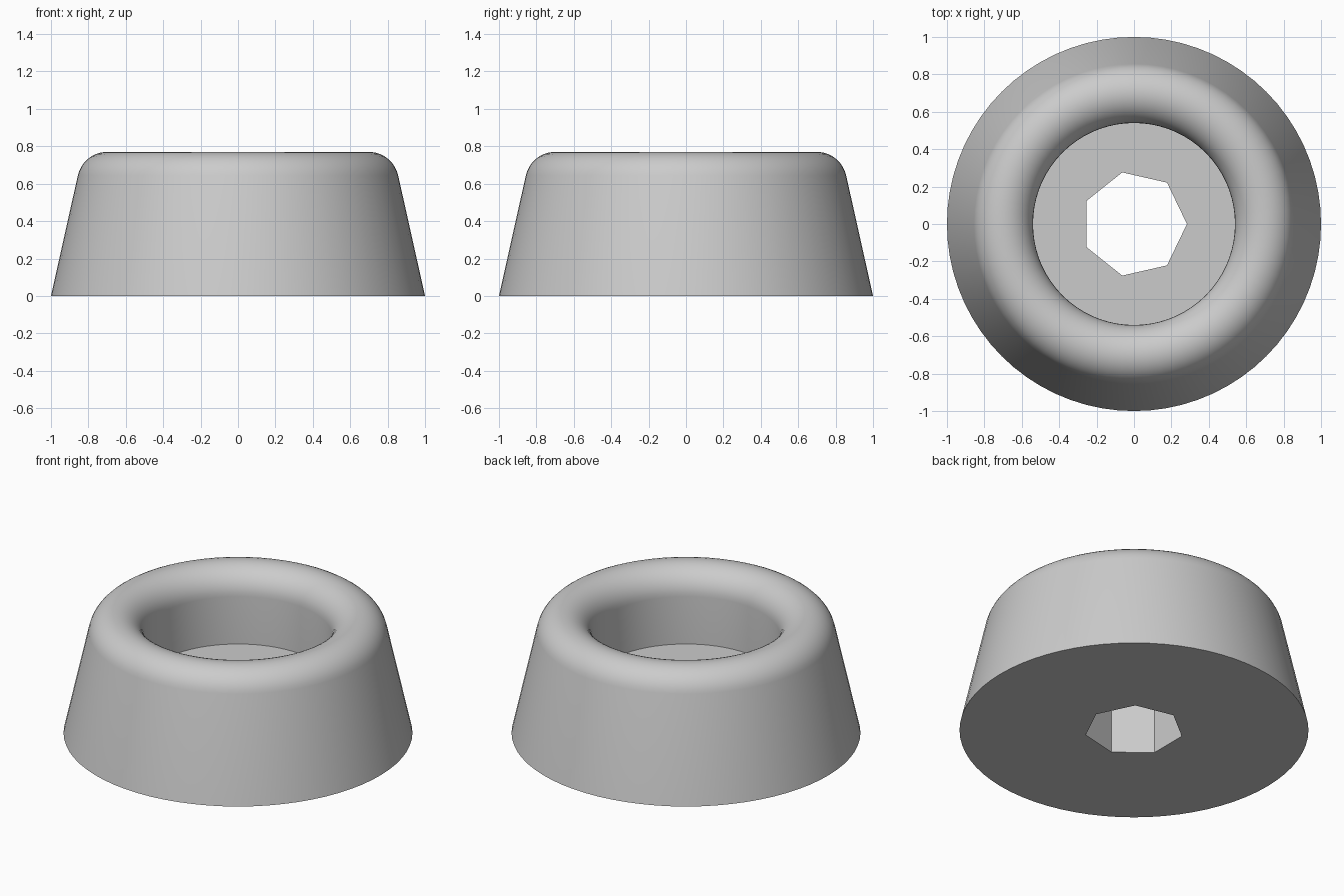
import bpy, bmesh
from math import sin, cos, pi, radians
from mathutils import Vector

cube = bpy.data.objects.get("Cube")
if cube:
    bpy.data.objects.remove(cube, do_unlink=True)

SEGMENTS = 72
FLOOR_Z = 0.31
WELL_R = 0.54
HOLE_R, HOLE_SIDES = 0.283, 7
LIP_R, LIP_Z, LIP_ROUND = 0.70, 0.61, 0.16

# Grey rubber
grey = bpy.data.materials.new("grey_rubber")
grey.use_nodes = True
colour = (0.6, 0.6, 0.6, 1)
grey.diffuse_color = colour
grey.node_tree.nodes["Principled BSDF"].inputs["Base Color"].default_value = colour

bm = bmesh.new()


def ring(radius, z, count):
    """Closed loop of vertices around the z axis."""
    return [bm.verts.new((radius * cos(2 * pi * i / count),
                          radius * sin(2 * pi * i / count), z))
            for i in range(count)]


def wall(a, b):
    """Quads between two equal loops."""
    n = len(a)
    for i in range(n):
        j = (i + 1) % n
        bm.faces.new((a[i], a[j], b[j], b[i]))


def plate(outer, inner):
    """Flat face between a round rim and the hole."""
    edges = [bm.edges.get((loop[i - 1], loop[i]))
             for loop in (outer, inner) for i in range(len(loop))]
    bmesh.ops.triangle_fill(bm, use_beauty=True, edges=edges,
                            normal=Vector((0, 0, 1)))


# Sloping side, rounded lip and straight well
start, steps = radians(12.5), 18
profile = [(1.0, 0.0)]
for k in range(steps + 1):
    t = start + (pi - start) * k / steps
    profile.append((LIP_R + LIP_ROUND * cos(t), LIP_Z + LIP_ROUND * sin(t)))
profile.append((WELL_R, FLOOR_Z))
rings = [ring(r, z, SEGMENTS) for r, z in profile]
for a, b in zip(rings, rings[1:]):
    wall(a, b)

# Seven-sided through hole
hole_bottom = ring(HOLE_R, 0, HOLE_SIDES)
hole_top = ring(HOLE_R, FLOOR_Z, HOLE_SIDES)
wall(hole_top, hole_bottom)

# Underside and well floor
plate(rings[0], hole_bottom)
plate(rings[-1], hole_top)

bmesh.ops.recalc_face_normals(bm, faces=bm.faces[:])
mesh = bpy.data.meshes.new("rubber_foot")
bm.to_mesh(mesh)
bm.free()
mesh.materials.append(grey)
foot = bpy.data.objects.new("rubber_foot", mesh)
bpy.context.collection.objects.link(foot)

bpy.ops.object.select_all(action="DESELECT")
foot.select_set(True)
bpy.context.view_layer.objects.active = foot
bpy.ops.object.shade_smooth_by_angle(angle=radians(30))
